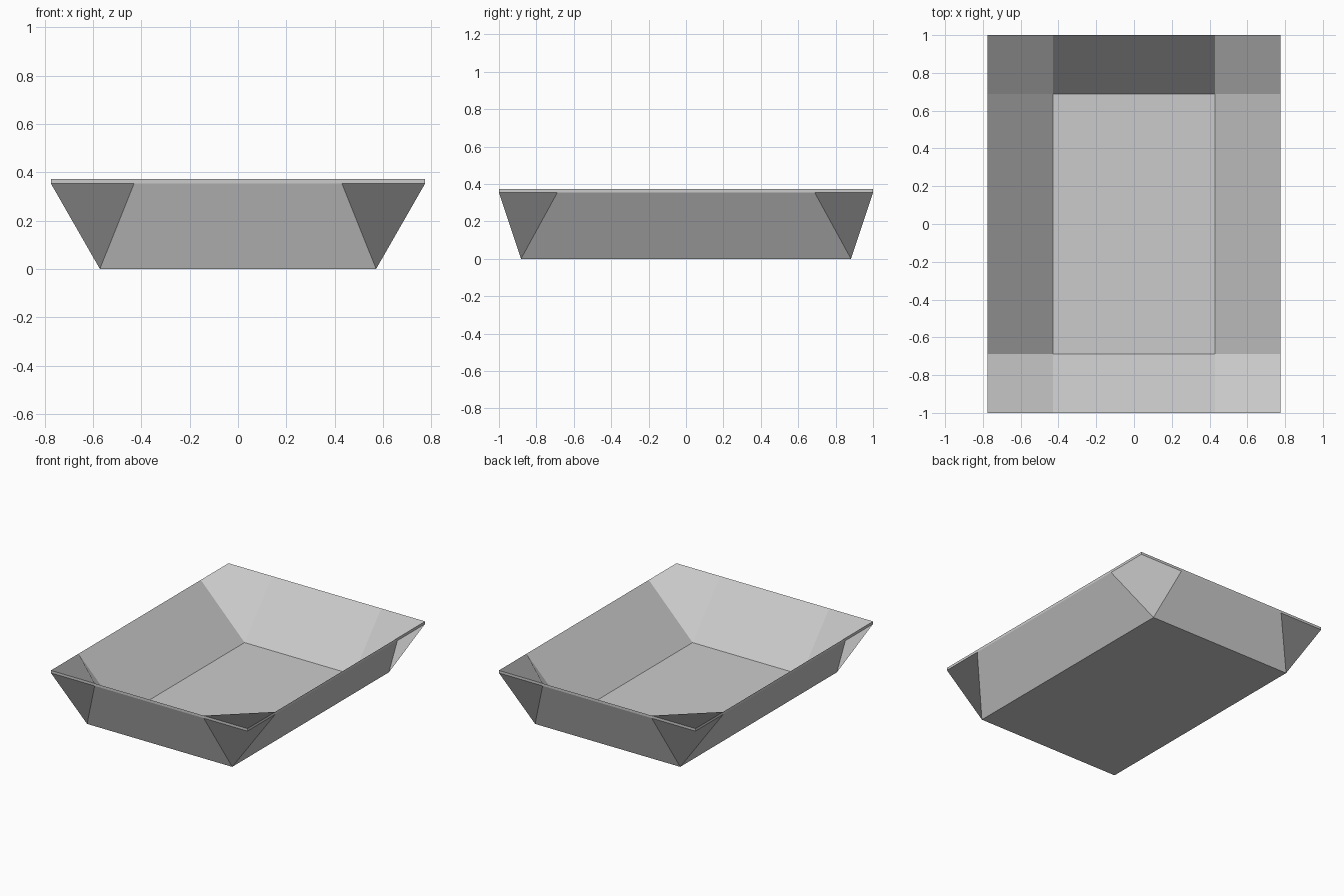
import bpy, bmesh

if "Cube" in bpy.data.objects:
    bpy.data.objects.remove(bpy.data.objects["Cube"])

RIM_X, RIM_Y, RIM_Z = 0.775, 1.0, 0.372    # outer rim
FOLD_X, FOLD_Y = 0.43, 0.688               # inside floor and corner fold lines
BASE_X, BASE_Y = 0.572, 0.882              # underside footprint
THICK = 0.018

bm = bmesh.new()


def sheet(inner_x, inner_y, lift):
    """4 x 4 point grid: flat middle, raised outer ring."""
    xs, ys = (-RIM_X, -FOLD_X, FOLD_X, RIM_X), (-RIM_Y, -FOLD_Y, FOLD_Y, RIM_Y)
    grid = {}
    for i in range(4):
        for j in range(4):
            if i in (1, 2) and j in (1, 2):
                co = (inner_x * (2 * i - 3), inner_y * (2 * j - 3), lift)
            else:
                co = (xs[i], ys[j], RIM_Z - THICK + lift)
            grid[i, j] = bm.verts.new(co)
    return grid


top = sheet(FOLD_X, FOLD_Y, THICK)
under = sheet(BASE_X, BASE_Y, 0.0)

# Inside and underside panels; the first vertex sets the corner fold direction
for i in range(3):
    for j in range(3):
        corner = i != 1 and j != 1
        quad = [(i, j), (i + 1, j), (i + 1, j + 1), (i, j + 1)]
        if corner and i == j:
            quad = quad[1:] + quad[:1]
        bm.faces.new([top[k] for k in quad])
        quad = [(i, j), (i, j + 1), (i + 1, j + 1), (i + 1, j)]
        if corner and i != j:
            quad = quad[1:] + quad[:1]
        bm.faces.new([under[k] for k in quad])

# Thin vertical rim
ring = ([(i, 0) for i in range(3)] + [(3, j) for j in range(3)]
        + [(i, 3) for i in (3, 2, 1)] + [(0, j) for j in (3, 2, 1)])
for a, b in zip(ring, ring[1:] + ring[:1]):
    bm.faces.new([under[a], under[b], top[b], top[a]])

mesh = bpy.data.meshes.new("folded_tray")
bm.to_mesh(mesh)
bm.free()
tray = bpy.data.objects.new("folded_tray", mesh)
bpy.context.collection.objects.link(tray)
